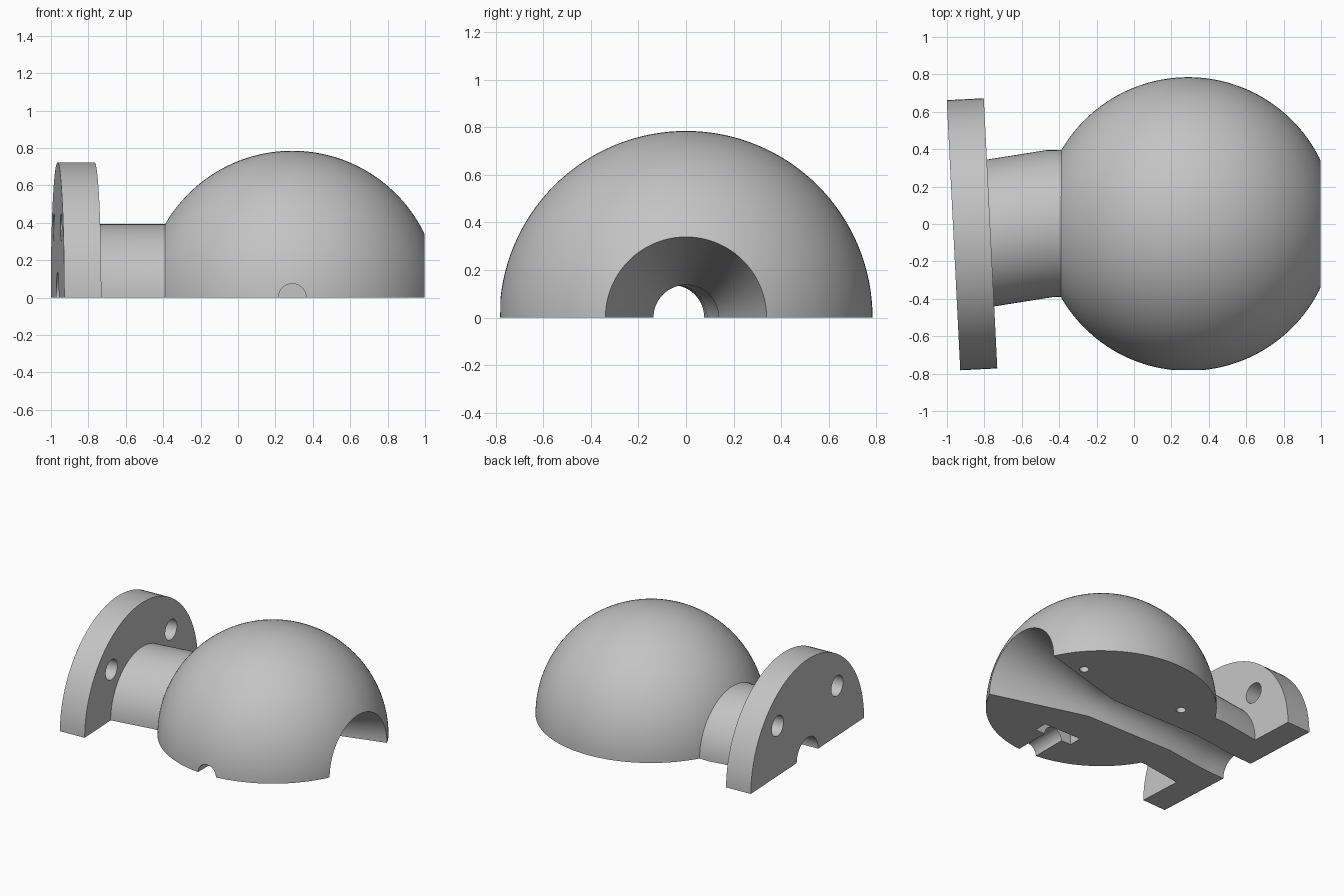
import bpy, bmesh
from math import sin, cos, pi, radians
from mathutils import Matrix, Vector

TILT = 0.05      # lean of the flange about z
BALL_X = 0.29
BALL_R = 0.785

old = bpy.data.objects.get("Cube")
if old:
    bpy.data.objects.remove(old, do_unlink=True)

gray = bpy.data.materials.new("plain_gray")
gray.use_nodes = True
gray.diffuse_color = (0.55, 0.55, 0.55, 1)
gray.node_tree.nodes["Principled BSDF"].inputs["Base Color"].default_value = gray.diffuse_color


def make(name, bm):
    bmesh.ops.recalc_face_normals(bm, faces=bm.faces)
    mesh = bpy.data.meshes.new(name)
    bm.to_mesh(mesh)
    bm.free()
    mesh.materials.append(gray)
    obj = bpy.data.objects.new(name, mesh)
    bpy.context.collection.objects.link(obj)
    return obj


def loft(name, rings, n=96):
    """Closed round tube through rings of (x, y, z, radius, tilt)."""
    bm = bmesh.new()
    loops = []
    for x, y, z, r, t in rings:
        side = Vector((-sin(t), cos(t), 0)) * r
        up = Vector((0, 0, r))
        angles = [2 * pi * i / n for i in range(n)]
        loops.append([bm.verts.new(Vector((x, y, z)) + side * cos(a) + up * sin(a))
                      for a in angles])
    for a, b in zip(loops, loops[1:]):
        for i in range(n):
            j = (i + 1) % n
            bm.faces.new((a[i], a[j], b[j], b[i]))
    bm.faces.new(loops[0])
    bm.faces.new(loops[-1])
    return make(name, bm)


def cylinder(name, loc, r, depth, rot=None, n=48):
    bm = bmesh.new()
    m = Matrix.Translation(loc) @ (rot or Matrix())
    bmesh.ops.create_cone(bm, cap_ends=True, segments=n, radius1=r, radius2=r,
                          depth=depth, matrix=m)
    return make(name, bm)


def box(name, loc, size):
    bm = bmesh.new()
    m = Matrix.Translation(loc) @ Matrix.Diagonal((*size, 1))
    bmesh.ops.create_cube(bm, size=1, matrix=m)
    return make(name, bm)


def combine(body, tool, operation):
    mod = body.modifiers.new(tool.name, "BOOLEAN")
    mod.operation = operation
    mod.solver = "EXACT"
    mod.object = tool
    tool.hide_render = True
    bpy.context.view_layer.objects.active = body
    bpy.ops.object.modifier_apply(modifier=mod.name)
    bpy.data.objects.remove(tool, do_unlink=True)


# Ball, with its poles along the bore
bm = bmesh.new()
bmesh.ops.create_uvsphere(bm, u_segments=128, v_segments=80, radius=BALL_R,
                          matrix=Matrix.Translation((BALL_X, 0, 0)) @ Matrix.Rotation(pi / 2, 4, "Y"))
body = make("half_ball_joint", bm)

# Skewed neck and tilted flange
combine(body, loft("neck", [(-0.2, 0, 0, 0.393, 0),
                            (-0.445, 0.003, 0, 0.393, TILT),
                            (-0.767, -0.048, 0, 0.393, TILT),
                            (-0.866, -0.055, 0, 0.393, TILT)]), "UNION")
combine(body, loft("flange", [(-0.965, -0.06, 0, 0.723, TILT),
                              (-0.767, -0.05, 0, 0.723, TILT)], 128), "UNION")

# Bore that bends through the neck and flares out through the ball
combine(body, loft("bore", [(-1.2, -0.073, 0, 0.137, TILT),
                            (-0.866, -0.055, 0, 0.137, TILT),
                            (-0.767, -0.048, 0, 0.137, TILT),
                            (-0.445, 0.0, 0, 0.137, TILT),
                            (BALL_X, 0, 0, 0.137, 0),
                            (1.2, 0, 0, 0.397, 0)]), "DIFFERENCE")

# Flange bolt holes
for s in (-1, 1):
    x, y = -0.866 - s * 0.38 * sin(TILT), -0.055 + s * 0.38 * cos(TILT)
    combine(body, loft("bolt_hole", [(x - 0.2, y - 0.01, 0.375, 0.075, TILT),
                                     (x + 0.2, y + 0.01, 0.375, 0.075, TILT)], 48), "DIFFERENCE")

# Set-screw channel and nut slot at the front of the ball
combine(body, cylinder("screw_channel", (BALL_X, -0.7, 0), 0.074, 0.44,
                       Matrix.Rotation(pi / 2, 4, "X")), "DIFFERENCE")
combine(body, box("nut_slot", (BALL_X, -0.46, 0), (0.31, 0.1, 0.28)), "DIFFERENCE")

# Alignment pin holes in the flat underside
for s in (-1, 1):
    combine(body, cylinder("pin_hole", (BALL_X + s * 0.43, 0.33, 0), 0.033, 0.24, n=24),
            "DIFFERENCE")

# Flat underside
combine(body, box("lower_half", (0, 0, -1), (4, 4, 2)), "DIFFERENCE")

bpy.ops.object.select_all(action="DESELECT")
body.select_set(True)
bpy.context.view_layer.objects.active = body
bpy.ops.object.shade_smooth_by_angle(angle=radians(25))
